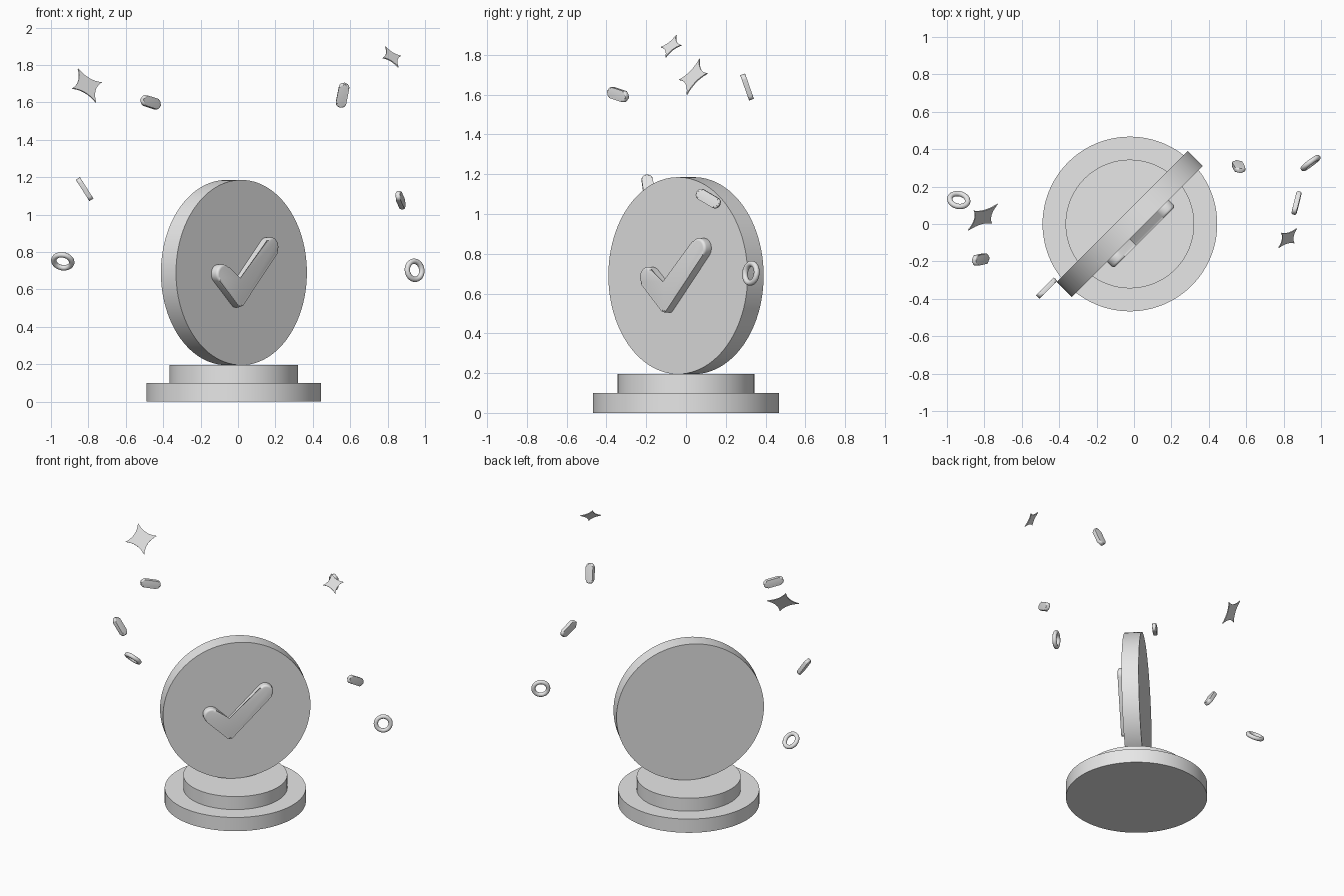
import bpy, bmesh, math
from mathutils import Matrix, Vector

if "Cube" in bpy.data.objects:
    bpy.data.objects.remove(bpy.data.objects["Cube"])

grey = bpy.data.materials.new("plain_grey")
grey.diffuse_color = (0.8, 0.8, 0.8, 1)
grey.use_nodes = True
grey.node_tree.nodes["Principled BSDF"].inputs["Base Color"].default_value = grey.diffuse_color


def finish(obj):
    obj.data.materials.append(grey)
    bpy.ops.object.select_all(action='DESELECT')
    obj.select_set(True)
    bpy.context.view_layer.objects.active = obj
    bpy.ops.object.shade_smooth_by_angle(angle=math.radians(40))


def frame(loc, along, normal):
    """Local x follows along, local z follows normal."""
    a = Vector(along).normalized()
    n = Vector(normal)
    n = (n - a * n.dot(a)).normalized()
    w = n.cross(a)
    rot = Matrix((a, w, n)).transposed().to_4x4()
    return Matrix.Translation(loc) @ rot


def arc(cx, cy, r, start, end, steps):
    angles = [math.radians(start + (end - start) * i / steps) for i in range(steps + 1)]
    return [(cx + r * math.cos(t), cy + r * math.sin(t)) for t in angles]


def prism(name, outline, depth, matrix, bevel=0.0):
    """Extrude an outline, centred on its plane, and round both rims."""
    bm = bmesh.new()
    low = [bm.verts.new((x, y, -depth / 2)) for x, y in outline]
    high = [bm.verts.new((x, y, depth / 2)) for x, y in outline]
    count = len(outline)
    caps = [bm.faces.new(low[::-1]), bm.faces.new(high)]
    for i in range(count):
        j = (i + 1) % count
        bm.faces.new((low[i], low[j], high[j], high[i]))
    if bevel:
        rims = [e for f in caps for e in f.edges]
        bmesh.ops.bevel(bm, geom=rims, offset=bevel, segments=4, profile=0.5,
                        affect='EDGES', clamp_overlap=False)
    bmesh.ops.recalc_face_normals(bm, faces=bm.faces)
    mesh = bpy.data.meshes.new(name)
    bm.to_mesh(mesh)
    bm.free()
    obj = bpy.data.objects.new(name, mesh)
    bpy.context.collection.objects.link(obj)
    obj.matrix_world = matrix
    finish(obj)
    return obj


def circle(r, steps=96):
    return arc(0, 0, r, 0, 360, steps)[:-1]


CX = -0.022
S = math.sqrt(0.5)
FACING = Vector((S, -S, 0))
SIDE = Vector((S, S, 0))

# Two-tier round pedestal
prism("base_lower", circle(0.467), 0.10, Matrix.Translation((CX, 0, 0.05)), 0.022)
prism("base_upper", circle(0.344), 0.095, Matrix.Translation((CX, 0, 0.1475)), 0.022)

# Upright coin turned 45 degrees
coin_centre = Vector((CX, 0, 0.69))
prism("coin", circle(0.495), 0.114, frame(coin_centre, SIDE, FACING), 0.03)

# Raised check mark: corner at the local origin, arms along local x and y
r, fillet = 0.051, 0.02
long_arm, short_arm = 0.355, 0.168
check = (arc(fillet - r, fillet - r, fillet, 180, 270, 5)
         + arc(long_arm, 0, r, -90, 90, 14)
         + [(r, r)]
         + arc(0, short_arm, r, 0, 180, 14))
tilt = math.radians(47)
check_dir = SIDE * math.cos(tilt) + Vector((0, 0, math.sin(tilt)))
check_pos = Vector((CX, 0, 0.568)) - SIDE * 0.055 + FACING * 0.076
prism("check_mark", check, 0.06, frame(check_pos, check_dir, FACING), 0.014)

# Rounded confetti pills: position, long axis, flat normal
L, W, C = 0.135, 0.056, 0.023
hx, hy = L / 2 - C, W / 2 - C
pill = (arc(hx, hy, C, 0, 90, 6) + arc(-hx, hy, C, 90, 180, 6)
        + arc(-hx, -hy, C, 180, 270, 6) + arc(hx, -hy, C, 270, 360, 6))
pills = [
    ((-0.467, -0.342, 1.60), (1, 1, -0.33), (1, -1, 0)),
    ((0.559, 0.307, 1.638), (0.2, -0.35, 1), (0, 1, 0.35)),
    ((-0.82, -0.19, 1.136), (0.53, 0.12, -0.83), (0.83, 0, 0.53)),
    ((0.869, 0.112, 1.077), (0.22, 0.85, -0.5), (0.97, -0.22, 0.05)),
]
for i, (loc, along, normal) in enumerate(pills):
    prism(f"confetti_pill_{i + 1}", pill, 0.026, frame(loc, along, normal), 0.009)


# Thin four-pointed sparkles with curved-in edges
def sparkle(size, steps=8, pinch=0.22):
    pts = []
    for q in range(4):
        c, s = round(math.cos(q * math.pi / 2)), round(math.sin(q * math.pi / 2))
        for i in range(steps):
            t = i / steps
            x = (1 - t) ** 2 + 2 * t * (1 - t) * pinch
            y = t ** 2 + 2 * t * (1 - t) * pinch
            pts.append((size * (c * x - s * y), size * (s * x + c * y)))
    return pts


sparkles = [
    ((-0.808, 0.037, 1.69), 0.107, (0.078, 0.07, 0.016), (-0.045, 0.033, 0.088)),
    ((0.822, -0.075, 1.843), 0.071, (0.047, 0.05, 0.005), (-0.035, 0.027, 0.056)),
]
for i, (loc, size, tip_a, tip_b) in enumerate(sparkles):
    normal = Vector(tip_a).cross(Vector(tip_b))
    prism(f"sparkle_{i + 1}", sparkle(size), 0.006, frame(loc, tip_a, normal))

# Floating rings: position and axis
rings = [
    ((-0.937, 0.128, 0.75), (0.15, 0.7, 0.69)),
    ((0.944, 0.326, 0.702), (0.6, -0.8, 0.1)),
]
for i, (loc, axis) in enumerate(rings):
    bpy.ops.mesh.primitive_torus_add(major_radius=0.0485, minor_radius=0.0145,
                                     major_segments=40, minor_segments=14)
    ring = bpy.context.object
    ring.name = f"ring_{i + 1}"
    ring.matrix_world = (Matrix.Translation(loc)
                         @ Vector(axis).to_track_quat('Z', 'Y').to_matrix().to_4x4())
    finish(ring)
